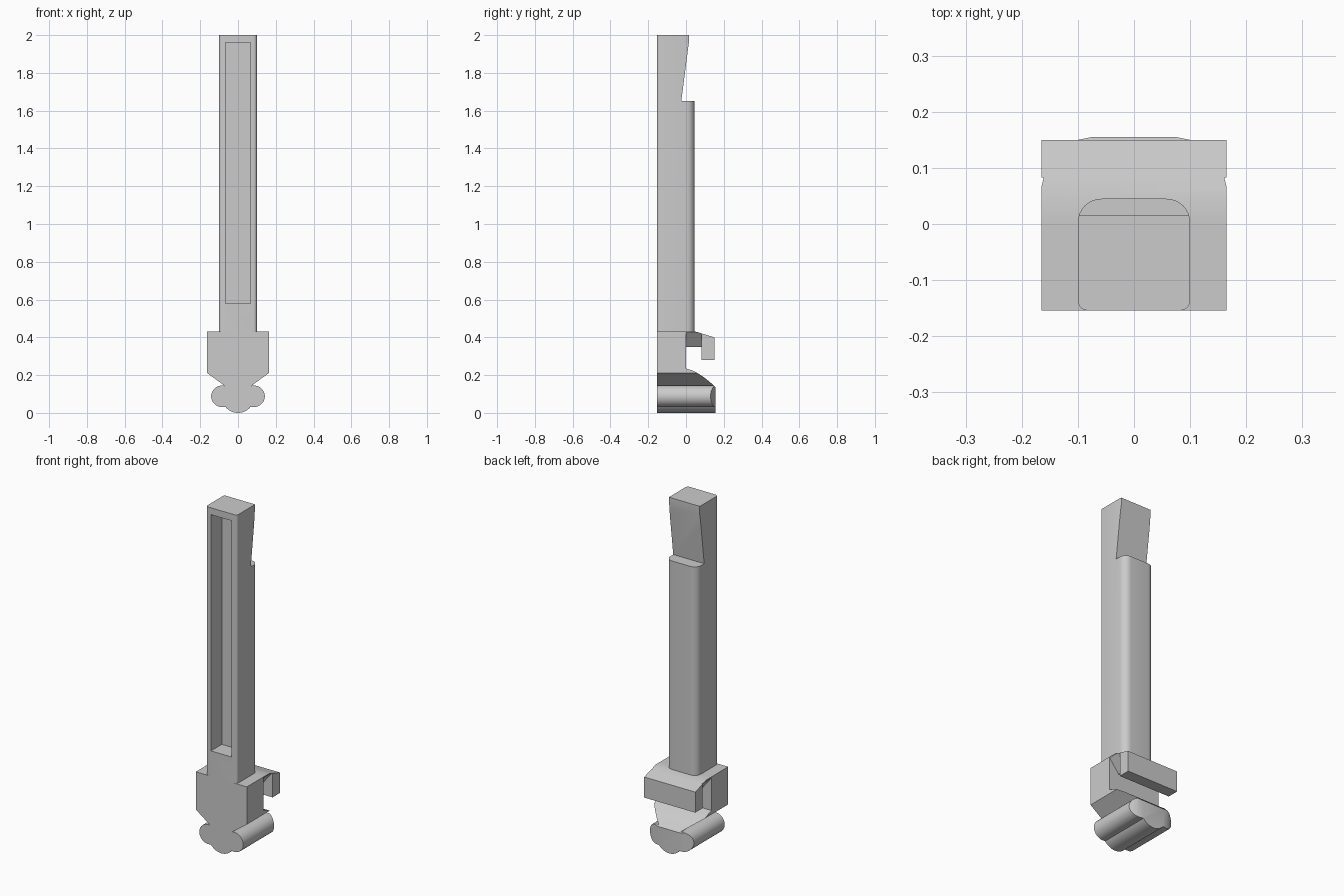
import bpy, bmesh
from math import radians, cos, sin

cube = bpy.data.objects.get("Cube")
if cube:
    bpy.data.objects.remove(cube, do_unlink=True)

grey = bpy.data.materials.new("plain_grey")
grey.use_nodes = True
colour = (0.6, 0.6, 0.6, 1)
grey.diffuse_color = colour
grey.node_tree.nodes["Principled BSDF"].inputs["Base Color"].default_value = colour


def arc(cx, cy, r, start, end, steps=8):
    """Points along a circular arc, angles in degrees."""
    angles = [radians(start + (end - start) * i / steps) for i in range(steps + 1)]
    return [(cx + r * cos(a), cy + r * sin(a)) for a in angles]


def mirrored(half):
    """Close a right-hand half outline with its reflection."""
    return half + [(-x, y) for x, y in reversed(half) if abs(x) > 1e-5]


def prism(name, outline, axis, lo, hi):
    """Extrude a 2D outline along one axis."""
    place = {"x": lambda a, b, d: (d, a, b),
             "y": lambda a, b, d: (a, d, b),
             "z": lambda a, b, d: (a, b, d)}[axis]
    bm = bmesh.new()
    face = bm.faces.new([bm.verts.new(place(a, b, lo)) for a, b in outline])
    moved = bmesh.ops.extrude_face_region(bm, geom=[face])["geom"]
    bmesh.ops.translate(bm, vec=place(0, 0, hi - lo),
                        verts=[v for v in moved if isinstance(v, bmesh.types.BMVert)])
    bmesh.ops.recalc_face_normals(bm, faces=bm.faces)
    mesh = bpy.data.meshes.new(name)
    bm.to_mesh(mesh)
    bm.free()
    mesh.materials.append(grey)
    obj = bpy.data.objects.new(name, mesh)
    bpy.context.collection.objects.link(obj)
    return obj


def carve(obj, cutter, operation="DIFFERENCE"):
    """Apply a boolean and discard the cutter."""
    mod = obj.modifiers.new("carve", "BOOLEAN")
    mod.operation, mod.solver, mod.object = operation, "EXACT", cutter
    bpy.context.view_layer.objects.active = obj
    bpy.ops.object.modifier_apply(modifier=mod.name)
    bpy.data.objects.remove(cutter, do_unlink=True)


FRONT, BACK, SHOULDER = -0.154, 0.155, 0.432

# Long shaft with softly rounded corners
shaft = prism("shaft", mirrored(arc(0.083, FRONT + 0.017, 0.017, -90, 0, 5)
                                + arc(0.058, 0.003, 0.042, 0, 90)), "z", SHOULDER, 2)
# Sloped relief at the top of the back
carve(shaft, prism("relief_cutter", [(-0.025, 1.65), (0.015, 1.96), (0.015, 2.1),
                                     (0.1, 2.1), (0.1, 1.65)], "x", -0.2, 0.2))
# Long slot in the front
carve(shaft, prism("slot_cutter", mirrored([(0.067, 0.58), (0.067, 1.96)]),
                   "y", -0.2, FRONT + 0.1))

# Shoulder block tapering into a three-lobed foot
root = prism("lobed_root", mirrored([(0.165, SHOULDER), (0.165, 0.212)]
                                    + arc(0.085, 0.088, 0.057, 105, -95, 18)
                                    + arc(0, 0.0854, 0.0854, -39, -90)), "y", FRONT, BACK)
# Side outline: upright back face and a curved slope down to the heel
carve(root, prism("side_cutter", [(-0.2, -0.1), (-0.2, 0.5), (0, 0.5), (0, 0.235),
                                  (0.03, 0.226), (0.06, 0.211), (0.09, 0.192),
                                  (0.12, 0.169), (0.15, 0.143), (0.2, 0.09), (0.2, -0.1)],
                  "x", -0.3, 0.3), "INTERSECT")
# Plan outline: rounded heel
carve(root, prism("plan_cutter", mirrored([(0.2, -0.2), (0.2, 0.07), (0.165, 0.11),
                                           (0.142, 0.13), (0.12, 0.142), (0.1, 0.15),
                                           (0.075, BACK)]), "z", -0.1, 0.6), "INTERSECT")

# Hooked ledge behind the shoulder, with undercut sides
hook = prism("rear_hook", [(0, SHOULDER), (0.046, SHOULDER), (0.15, 0.4), (0.15, 0.28),
                           (0.083, 0.28), (0.083, 0.35), (0, 0.35)], "x", -0.165, 0.165)
for side in (1, -1):
    carve(hook, prism("undercut_cutter", [(side * x, z) for x, z in
                      [(0.17, 0.432), (0.1, 0.345), (0.2, 0.345), (0.2, 0.432)]],
                      "y", -0.05, 0.083))

# Smooth the curved sides, keep the edges sharp
bpy.ops.object.select_all(action="DESELECT")
for part in (shaft, root, hook):
    part.select_set(True)
bpy.context.view_layer.objects.active = shaft
bpy.ops.object.shade_smooth_by_angle(angle=radians(25))
